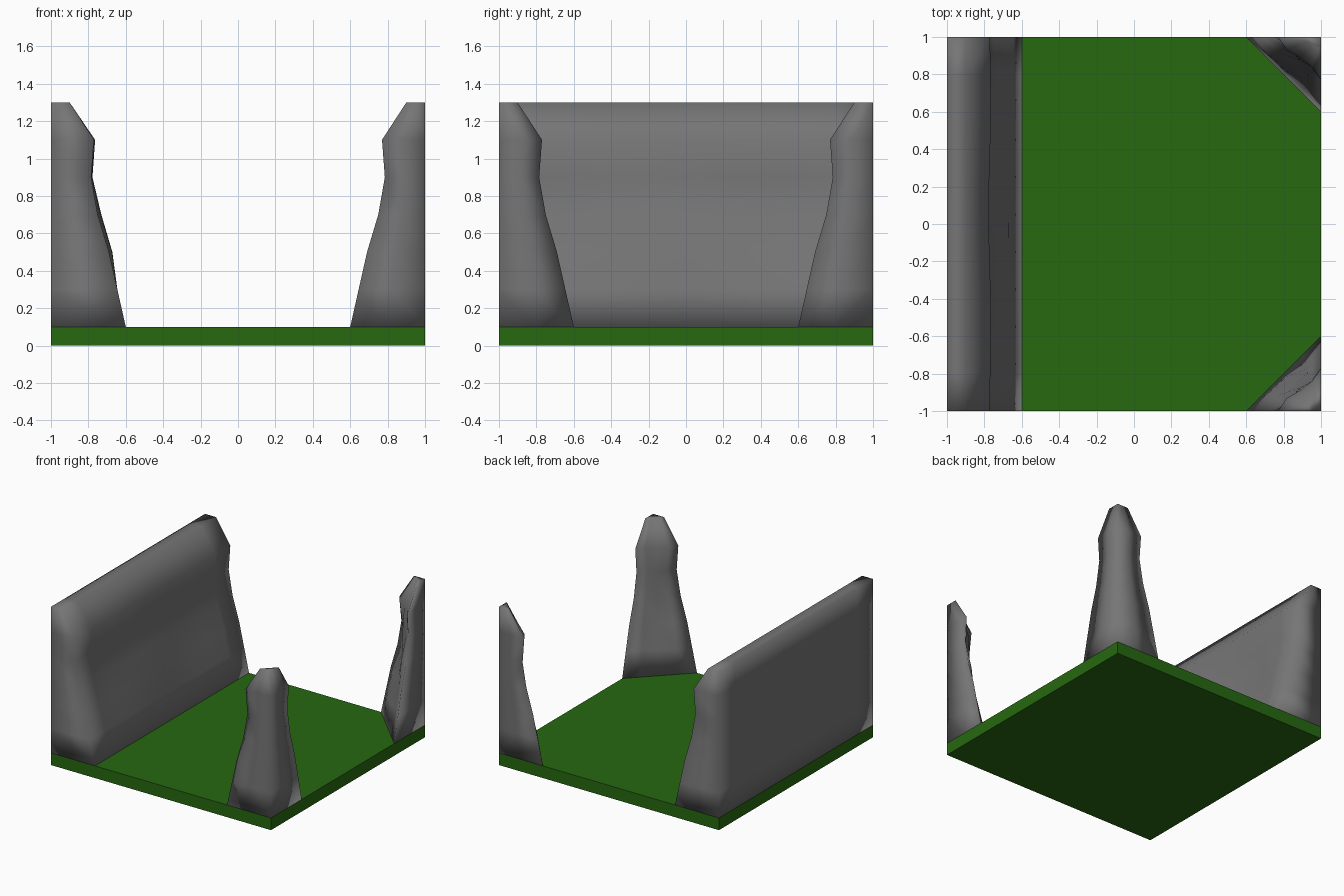
import bpy, bmesh, math

if "Cube" in bpy.data.objects:
    bpy.data.objects.remove(bpy.data.objects["Cube"])

def material(name, rgb):
    m = bpy.data.materials.new(name)
    m.diffuse_color = (*rgb, 1)
    m.use_nodes = True
    m.node_tree.nodes["Principled BSDF"].inputs["Base Color"].default_value = m.diffuse_color
    return m

GRASS = material("grass green", (0.02, 0.14, 0.005))
ROCK = material("rock grey", (0.18, 0.18, 0.18))

# Rock thickness at each height, shared by the cliff and the corner rocks
LEVELS = [(0.1, 0.40), (0.3, 0.355), (0.5, 0.31), (0.7, 0.25),
          (0.9, 0.215), (1.1, 0.23), (1.3, 0.10)]

def loft(name, rings, mat, smooth=True):
    """Skin a stack of equal-length rings and cap both ends."""
    bm = bmesh.new()
    loops = [[bm.verts.new(p) for p in r] for r in rings]
    n = len(loops[0])
    for a, b in zip(loops, loops[1:]):
        for i in range(n):
            j = (i + 1) % n
            bm.faces.new((a[i], a[j], b[j], b[i]))
    bm.faces.new(loops[0][::-1])
    bm.faces.new(loops[-1])
    bmesh.ops.recalc_face_normals(bm, faces=bm.faces[:])
    for f in bm.faces:
        f.smooth = smooth
    me = bpy.data.meshes.new(name)
    bm.to_mesh(me)
    bm.free()
    me.materials.append(mat)
    ob = bpy.data.objects.new(name, me)
    bpy.context.collection.objects.link(ob)
    return ob

# Grass slab
square = [(-1, -1), (1, -1), (1, 1), (-1, 1)]
loft("grass_base", [[(x, y, z) for x, y in square] for z in (0, 0.1)], GRASS, False)

# Long cliff on the left, gently uneven on its inner face
stations = [-1 + 0.2 * i for i in range(11)]
rings = []
for z, t in LEVELS:
    rough = 0.02 if 0.4 < z < 0.8 else 0.007 if 0.8 < z < 1.2 else 0
    outer = [(-1, y, z) for y in stations]
    inner = [(-1 + t + rough * math.sin(5 * y + 4 * z) * (1 - y ** 4), y, z)
             for y in reversed(stations)]
    rings.append(outer + inner)
loft("cliff_wall", rings, ROCK)

# Triangular rocks in the two right-hand corners
def corner_rock(name, side):
    rings = []
    for z, d in LEVELS:
        rough = 0.012 if 0.2 < z < 1.2 else 0
        ring = [(1, 1), (1 - d / 2, 1), (1 - d, 1)]
        for k in (0.25, 0.5, 0.75):
            w = rough * math.sin(9 * z + 6 * k)
            ring.append((1 - d * (1 - k) + w, 1 - d * k + w))
        ring += [(1, 1 - d), (1, 1 - d / 2)]
        rings.append([(x, side * y, z) for x, y in ring])
    loft(name, rings, ROCK)

corner_rock("back_corner_rock", 1)
corner_rock("front_corner_rock", -1)
